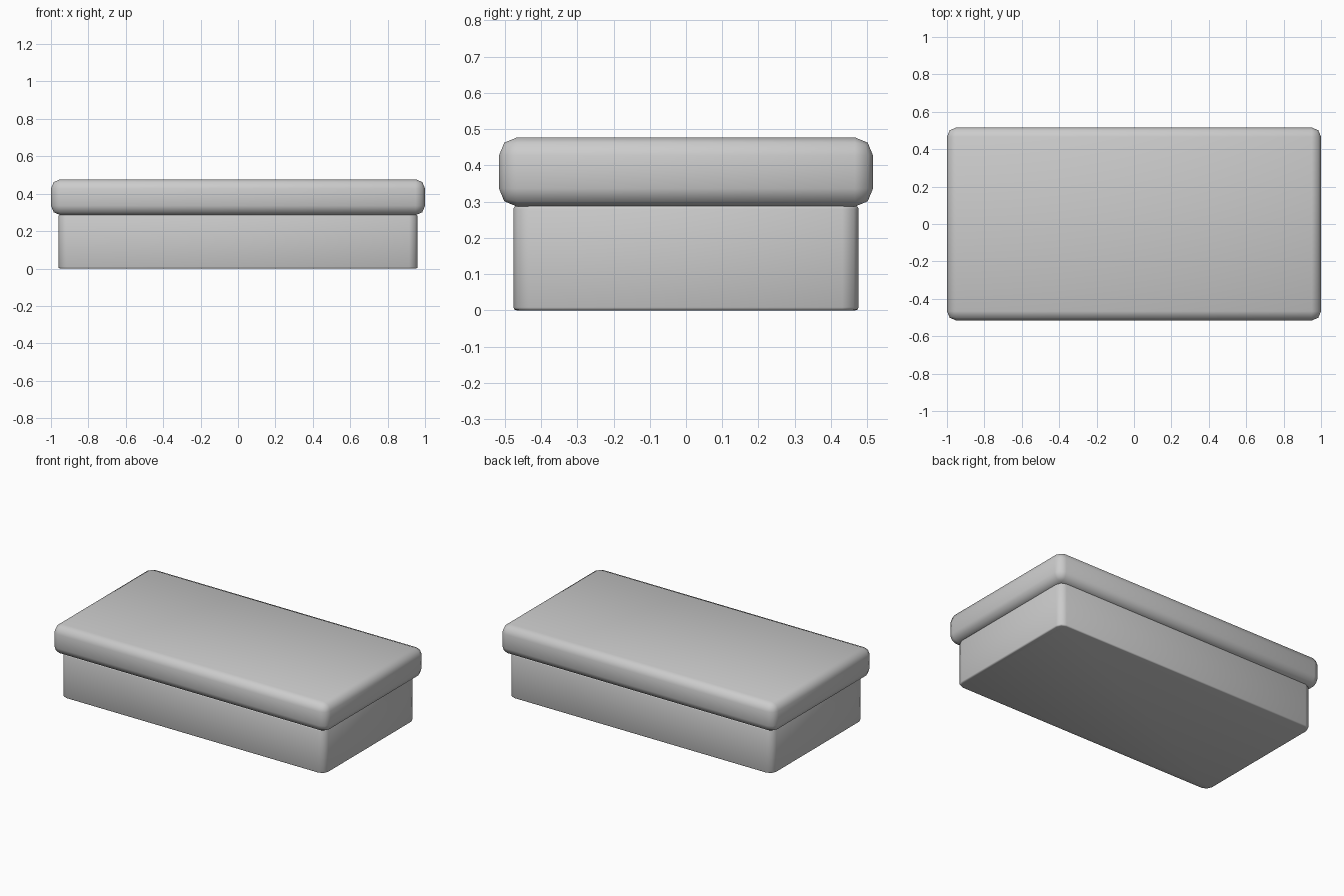
import bpy, bmesh

if "Cube" in bpy.data.objects:
    bpy.data.objects.remove(bpy.data.objects["Cube"])


def rounded_block(name, half_x, half_y, z0, z1, corner, rim):
    """Box with two-segment bevels: 'corner' on the uprights, 'rim' on top and bottom."""
    bm = bmesh.new()
    bmesh.ops.create_cube(bm, size=1)
    for v in bm.verts:
        v.co = (v.co.x * 2 * half_x, v.co.y * 2 * half_y, z0 + (v.co.z + 0.5) * (z1 - z0))

    def upright(e):
        return abs(e.verts[0].co.z - e.verts[1].co.z) > 0.01

    def bevel(edges, width):
        bmesh.ops.bevel(bm, geom=edges, offset=width, offset_type='OFFSET',
                        segments=2, profile=0.5, affect='EDGES', clamp_overlap=True)

    if corner == rim:
        bevel(bm.edges[:], corner)
    else:
        bevel([e for e in bm.edges if upright(e)], corner)
        bevel([e for e in bm.edges if not upright(e)], rim)
    bmesh.ops.recalc_face_normals(bm, faces=bm.faces[:])
    for f in bm.faces:
        f.smooth = True
    mesh = bpy.data.meshes.new(name)
    bm.to_mesh(mesh)
    bm.free()
    obj = bpy.data.objects.new(name, mesh)
    bpy.context.collection.objects.link(obj)
    return obj


# Narrower lower block with rounded uprights and thin rims
rounded_block("base", 0.96, 0.476, 0.0, 0.288, 0.045, 0.008)
# Overhanging soft-edged slab on top
rounded_block("top_slab", 1.0, 0.516, 0.286, 0.477, 0.05, 0.05)
